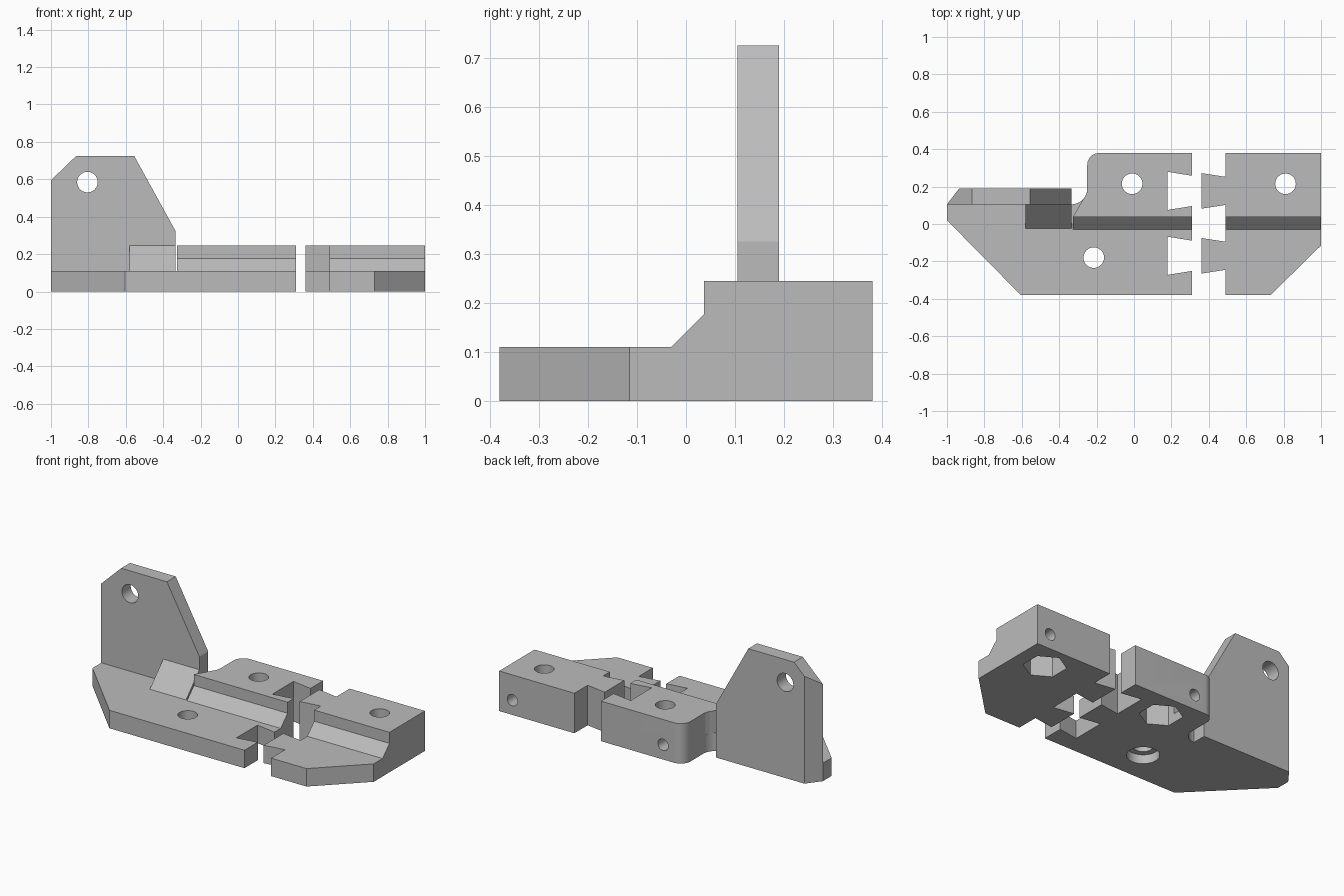
import bpy, bmesh, math

cube = bpy.data.objects.get("Cube")
if cube:
    bpy.data.objects.remove(cube, do_unlink=True)

grey = bpy.data.materials.new("plain grey")
grey.use_nodes = True
GREY = (0.5, 0.5, 0.5, 1)
grey.diffuse_color = GREY
grey.node_tree.nodes["Principled BSDF"].inputs["Base Color"].default_value = GREY

PLACE = {"x": lambda a, b, t: (t, a, b),
         "y": lambda a, b, t: (a, t, b),
         "z": lambda a, b, t: (a, b, t)}


def prism(name, pts, axis, lo, hi):
    """Extrude a flat outline along an axis."""
    bm = bmesh.new()
    put = PLACE[axis]
    ends = [[bm.verts.new(put(a, b, t)) for a, b in pts] for t in (lo, hi)]
    for ring in ends:
        bm.faces.new(ring)
    n = len(pts)
    for i in range(n):
        j = (i + 1) % n
        bm.faces.new((ends[0][i], ends[0][j], ends[1][j], ends[1][i]))
    bmesh.ops.recalc_face_normals(bm, faces=bm.faces)
    mesh = bpy.data.meshes.new(name)
    bm.to_mesh(mesh)
    bm.free()
    mesh.materials.append(grey)
    ob = bpy.data.objects.new(name, mesh)
    bpy.context.collection.objects.link(ob)
    return ob


def arc(cx, cy, r, start, end, n):
    """Points on an arc, angles in degrees."""
    angles = [math.radians(start + (end - start) * i / n) for i in range(n + 1)]
    return [(cx + r * math.cos(a), cy + r * math.sin(a)) for a in angles]


def hole(cx, cy, r, axis, lo, hi, sides=40, turn=0):
    return prism("hole_cutter", arc(cx, cy, r, turn, turn + 360, sides)[:-1], axis, lo, hi)


def select(ob):
    bpy.ops.object.select_all(action="DESELECT")
    ob.select_set(True)
    bpy.context.view_layer.objects.active = ob


def cut(ob, cutters):
    """Subtract each cutter, then remove it."""
    select(ob)
    for c in cutters:
        c.hide_render = True
        mod = ob.modifiers.new("cut", "BOOLEAN")
        mod.operation, mod.solver, mod.object = "DIFFERENCE", "EXACT", c
        bpy.ops.object.modifier_apply(modifier=mod.name)
        bpy.data.objects.remove(c, do_unlink=True)
    bpy.ops.object.shade_smooth_by_angle(angle=math.radians(25))


def front_step():
    """Space above the low front ledge and the sloping face."""
    return prism("step_cutter", [(-0.5, 0.11), (-0.03, 0.11), (0.037, 0.177),
                                 (0.037, 0.4), (-0.5, 0.4)], "x", -1.2, 1.2)


def block_holes(x):
    """Bolt hole, hexagonal nut pocket below and small hole in the back."""
    return [hole(x, 0.215, 0.055, "z", -0.1, 0.4),
            hole(x, 0.215, 0.12, "z", -0.1, 0.13, sides=6, turn=30),
            hole(x + (0.1 if x > 0.5 else -0.1), 0.09, 0.035, "y", 0.2, 0.5)]


TOP = 0.245
TAIL_CENTRES = (0.177, -0.17)

# Main body with rounded back corner and a hollow fillet towards the wall
body_outline = [(-1, 0.105), (-1, 0.02), (-0.605, -0.38), (0.31, -0.38), (0.31, 0.38)]
body_outline += arc(-0.185, 0.315, 0.065, 90, 180, 10)
body_outline += arc(-0.335, 0.19, 0.085, 0, -90, 12)
body = prism("main_body", body_outline, "z", 0, TOP)
ledge = prism("ledge_cutter", [(-1.2, -0.5), (-0.325, -0.5), (-0.325, 0.04), (-0.25, 0.17),
                               (-0.3, 0.2), (-1.2, 0.2)], "z", 0.11, 0.4)
sockets = [prism("socket_cutter", [(0.18, c - 0.102), (0.18, c + 0.102), (0.31, c + 0.081),
                                   (0.35, c + 0.075), (0.35, c - 0.075), (0.31, c - 0.081)],
                 "z", -0.1, 0.4) for c in TAIL_CENTRES]
cut(body, [front_step(), ledge] + sockets + block_holes(-0.01)
    + [hole(-0.215, -0.18, 0.055, "z", -0.1, 0.4), hole(-0.215, -0.18, 0.09, "z", -0.1, 0.055)])

# End block with two dovetail tabs
end_outline = [(0.49, -0.38), (0.73, -0.38), (1, -0.115), (1, 0.38), (0.49, 0.38)]
for c in TAIL_CENTRES:
    end_outline += [(0.49, c + 0.075), (0.36, c + 0.095), (0.36, c - 0.095), (0.49, c - 0.075)]
end_block = prism("end_block", end_outline, "z", 0, TOP)
cut(end_block, [front_step()] + block_holes(0.81))

# Upright wall with its back outer corner bevelled off
wall = prism("upright_wall", [(-1, 0), (-0.335, 0), (-0.335, 0.325), (-0.555, 0.725),
                              (-0.865, 0.725), (-1, 0.595)], "y", 0.105, 0.19)
bevel = prism("bevel_cutter", [(-1, 0.105), (-0.935, 0.19), (-0.92, 0.21), (-1.1, 0.21),
                               (-1.1, 0.105)], "z", -0.1, 1)
cut(wall, [bevel, hole(-0.805, 0.585, 0.055, "y", 0, 0.3)])

# Sloping brace between wall and ledge
prism("wall_brace", [(-0.025, 0.11), (0.105, 0.11), (0.105, TOP)], "x", -0.58, -0.335)
